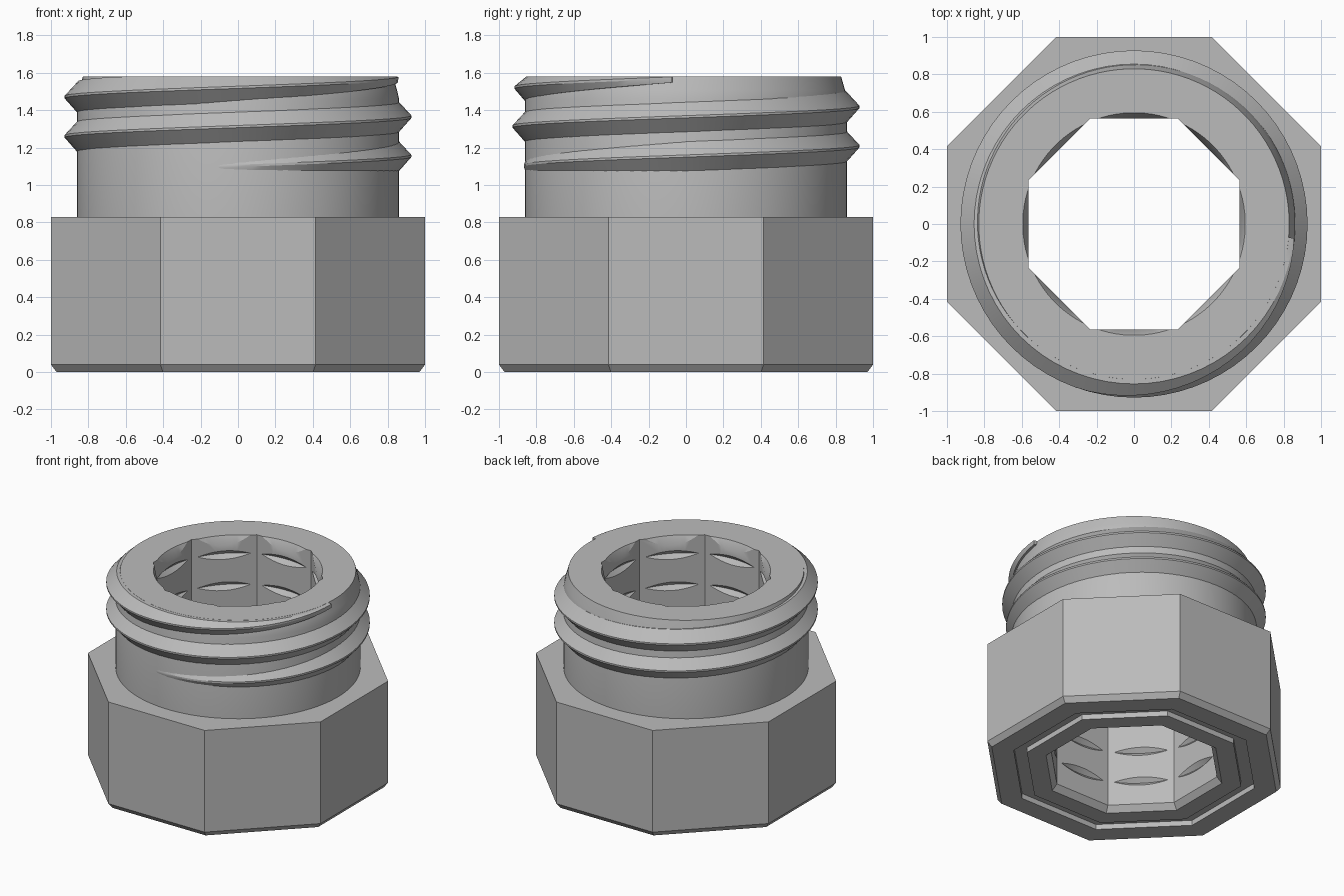
import bpy, bmesh, math

old = bpy.data.objects.get("Cube")
if old:
    bpy.data.objects.remove(old, do_unlink=True)

metal = bpy.data.materials.new("grey_metal")
metal.use_nodes = True
GREY = (0.5, 0.5, 0.5, 1)
metal.diffuse_color = GREY
metal.node_tree.nodes["Principled BSDF"].inputs["Base Color"].default_value = GREY


def finish(name, bm):
    bmesh.ops.recalc_face_normals(bm, faces=bm.faces)
    mesh = bpy.data.meshes.new(name)
    bm.to_mesh(mesh)
    bm.free()
    mesh.materials.append(metal)
    obj = bpy.data.objects.new(name, mesh)
    bpy.context.collection.objects.link(obj)
    return obj


def strip(bm, rings, wrap):
    """Skin neighbouring rings of vertices with quads."""
    for a, b in zip(rings, rings[1:]):
        n = len(a)
        for i in range(n):
            j = (i + 1) % n
            bm.faces.new((a[i], a[j], b[j], b[i]))
    if not wrap:
        bm.faces.new(rings[0])
        bm.faces.new(rings[-1])


def loft(name, profile, sides, wrap=False):
    """Stack regular polygons; octagons are sized across their flats."""
    bm = bmesh.new()
    grow = 1 / math.cos(math.pi / sides) if sides == 8 else 1
    rings = []
    for r, z in profile:
        angles = [2 * math.pi * (i + 0.5) / sides for i in range(sides)]
        rings.append([bm.verts.new((r * grow * math.cos(a), r * grow * math.sin(a), z))
                      for a in angles])
    strip(bm, rings + rings[:1] if wrap else rings, wrap)
    return finish(name, bm)


def activate(obj):
    bpy.ops.object.select_all(action='DESELECT')
    obj.select_set(True)
    bpy.context.view_layer.objects.active = obj


def combine(target, tool, operation):
    mod = target.modifiers.new(operation.title(), 'BOOLEAN')
    mod.operation = operation
    mod.solver = 'EXACT'
    mod.object = tool
    activate(target)
    bpy.ops.object.modifier_apply(modifier=mod.name)
    bpy.data.objects.remove(tool, do_unlink=True)


TOP = 1.58

# Octagonal nut with a chamfered foot, joined to the round neck
body = loft("fitting_body", [(0.97, 0), (1, 0.04), (1, 0.83)], 8)
neck = loft("neck", [(0.862, 0.6), (0.862, 1.46), (0.85, 1.51), (0.83, TOP)], 96)
combine(body, neck, 'UNION')

# Shallow octagonal seal groove in the underside
groove = loft("seal_groove_cutter",
              [(0.73, -0.1), (0.82, -0.1), (0.82, 0.04), (0.73, 0.04)], 8, wrap=True)
combine(body, groove, 'DIFFERENCE')

# Octagonal bore, flared at the bottom
bore = loft("bore_cutter", [(0.615, -0.02), (0.565, 0.045), (0.565, 1.7)], 8)
combine(body, bore, 'DIFFERENCE')

# Round V grooves scalloping the bore flats, and the countersink at the mouth
profile = [(0.54, 0.1)]
for k in range(6):
    z = 0.23 + 0.242 * k
    profile += [(0.54, z - 0.06), (0.596, z), (0.54, z + 0.06)]
profile += [(0.56, 1.5), (0.595, TOP), (0.595, 1.7)]
scallops = loft("scallop_cutter", profile, 96)
combine(body, scallops, 'DIFFERENCE')

# Right-handed outer thread that fades in and out
bm = bmesh.new()
rings = []
START, END, STEP = -100, 715, 5
for deg in range(START, END + 1, STEP):
    a = math.radians(deg)
    zc = 1.155 + 0.21 * deg / 360
    fade = min(1, (deg - START + 8) / 110, (END - deg + 8) / 110)
    crest = 0.855 + 0.073 * fade
    half = 0.02 + 0.065 * fade
    section = [(0.8, zc - half), (0.858, zc - half), (crest, zc - 0.006),
               (crest, zc + 0.006), (0.855, zc + half), (0.8, zc + half)]
    rings.append([bm.verts.new((r * math.cos(a), r * math.sin(a), min(z, TOP - 0.001)))
                  for r, z in section])
strip(bm, rings, False)
thread = finish("outer_thread", bm)

for obj in (body, thread):
    activate(obj)
    bpy.ops.object.shade_smooth_by_angle(angle=math.radians(25))
